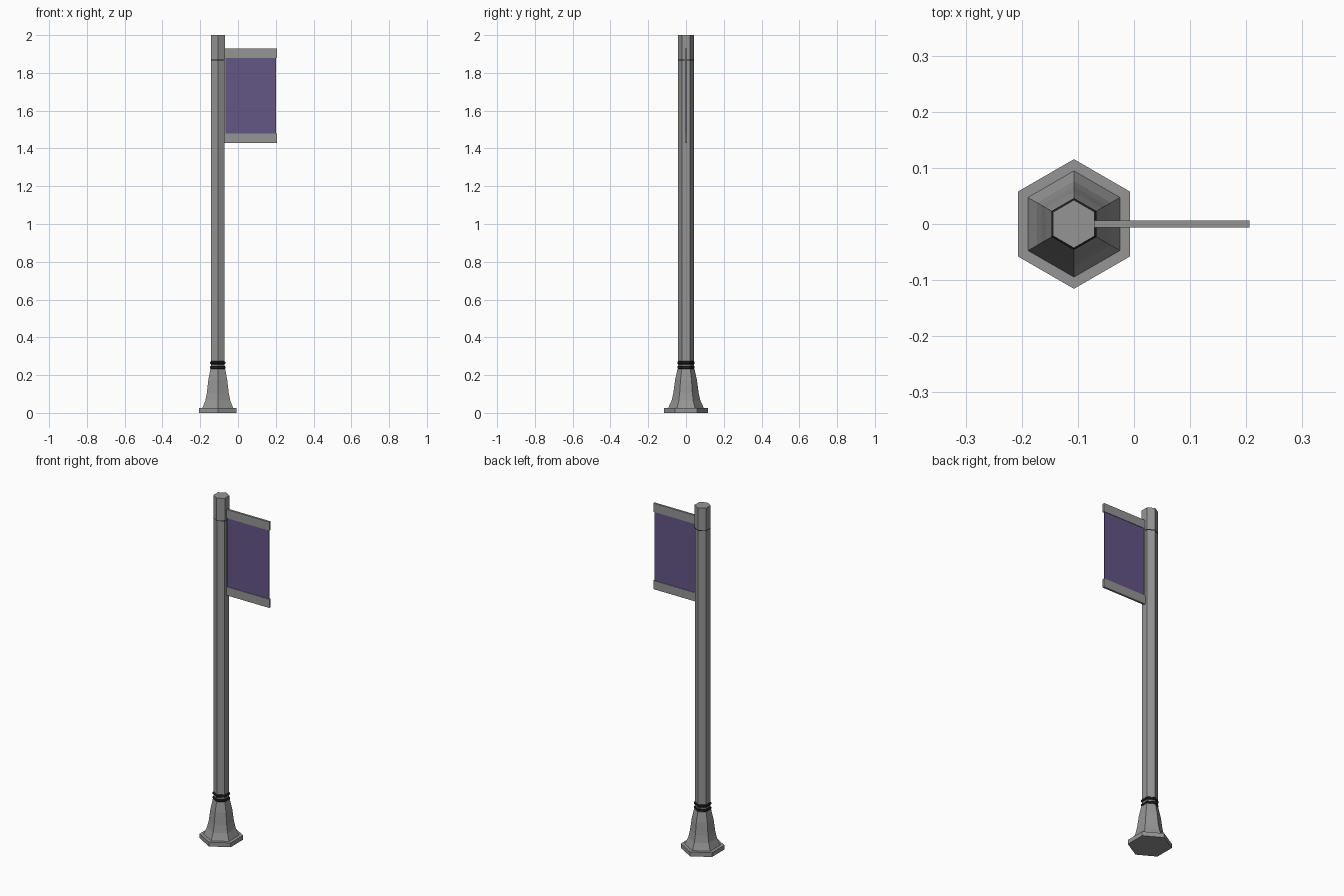
import bpy, bmesh, math

if "Cube" in bpy.data.objects:
    bpy.data.objects.remove(bpy.data.objects["Cube"])

CX = -0.107                      # pole axis
K = 1 / math.cos(math.pi / 6)    # apothem -> corner radius


def material(name, rgb):
    m = bpy.data.materials.new(name)
    m.diffuse_color = (*rgb, 1)
    m.use_nodes = True
    m.node_tree.nodes["Principled BSDF"].inputs["Base Color"].default_value = m.diffuse_color
    return m


grey = material("grey metal", (0.30, 0.30, 0.30))
dark = material("dark trim", (0.015, 0.015, 0.015))
purple = material("purple cloth", (0.125, 0.093, 0.235))


def finish(bm, name, mat):
    bmesh.ops.recalc_face_normals(bm, faces=bm.faces)
    me = bpy.data.meshes.new(name)
    bm.to_mesh(me)
    bm.free()
    me.materials.append(mat)
    bpy.context.collection.objects.link(bpy.data.objects.new(name, me))


def hex_lathe(name, profile, mat):
    """Closed six-sided solid from (apothem, z) pairs, corners on +-y."""
    bm = bmesh.new()
    rings = []
    for a, z in profile:
        angles = [math.pi / 6 + i * math.pi / 3 for i in range(6)]
        rings.append([bm.verts.new((CX + a * K * math.cos(t), a * K * math.sin(t), z)) for t in angles])
    for lo, hi in zip(rings, rings[1:]):
        for i in range(6):
            j = (i + 1) % 6
            bm.faces.new((lo[i], lo[j], hi[j], hi[i]))
    bm.faces.new(rings[0][::-1])
    bm.faces.new(rings[-1])
    finish(bm, name, mat)


def box(name, x0, x1, z0, z1, thick, mat):
    bm = bmesh.new()
    bmesh.ops.create_cube(bm, size=1)
    for v in bm.verts:
        v.co = ((x0 + x1) / 2 + v.co.x * (x1 - x0), v.co.y * thick,
                (z0 + z1) / 2 + v.co.z * (z1 - z0))
    finish(bm, name, mat)


# Flared foot with flat plinth
hex_lathe("base", [(0.1, 0), (0.1, 0.025), (0.082, 0.025), (0.066, 0.065),
                   (0.058, 0.105), (0.05, 0.175), (0.039, 0.232)], grey)

# Pole, seam and cap
hex_lathe("pole", [(0.036, 0.22), (0.036, 1.867)], grey)
hex_lathe("seam", [(0.0365, 1.866), (0.0365, 1.872)], dark)
hex_lathe("pole_cap", [(0.037, 1.871), (0.037, 2.0)], grey)

# Two dark collar rings with bevelled edges
for n, z in enumerate((0.232, 0.257)):
    hex_lathe(f"collar_ring_{n + 1}", [(0.036, z), (0.040, z + 0.004),
                                       (0.040, z + 0.013), (0.036, z + 0.017)], dark)

# Banner with arms and mounting strip
box("upper_arm", -0.074, 0.206, 1.88, 1.93, 0.012, grey)
box("lower_arm", -0.074, 0.206, 1.43, 1.48, 0.012, grey)
box("mounting_strip", -0.074, -0.066, 1.48, 1.88, 0.01, grey)
box("banner", -0.066, 0.201, 1.48, 1.88, 0.006, purple)
